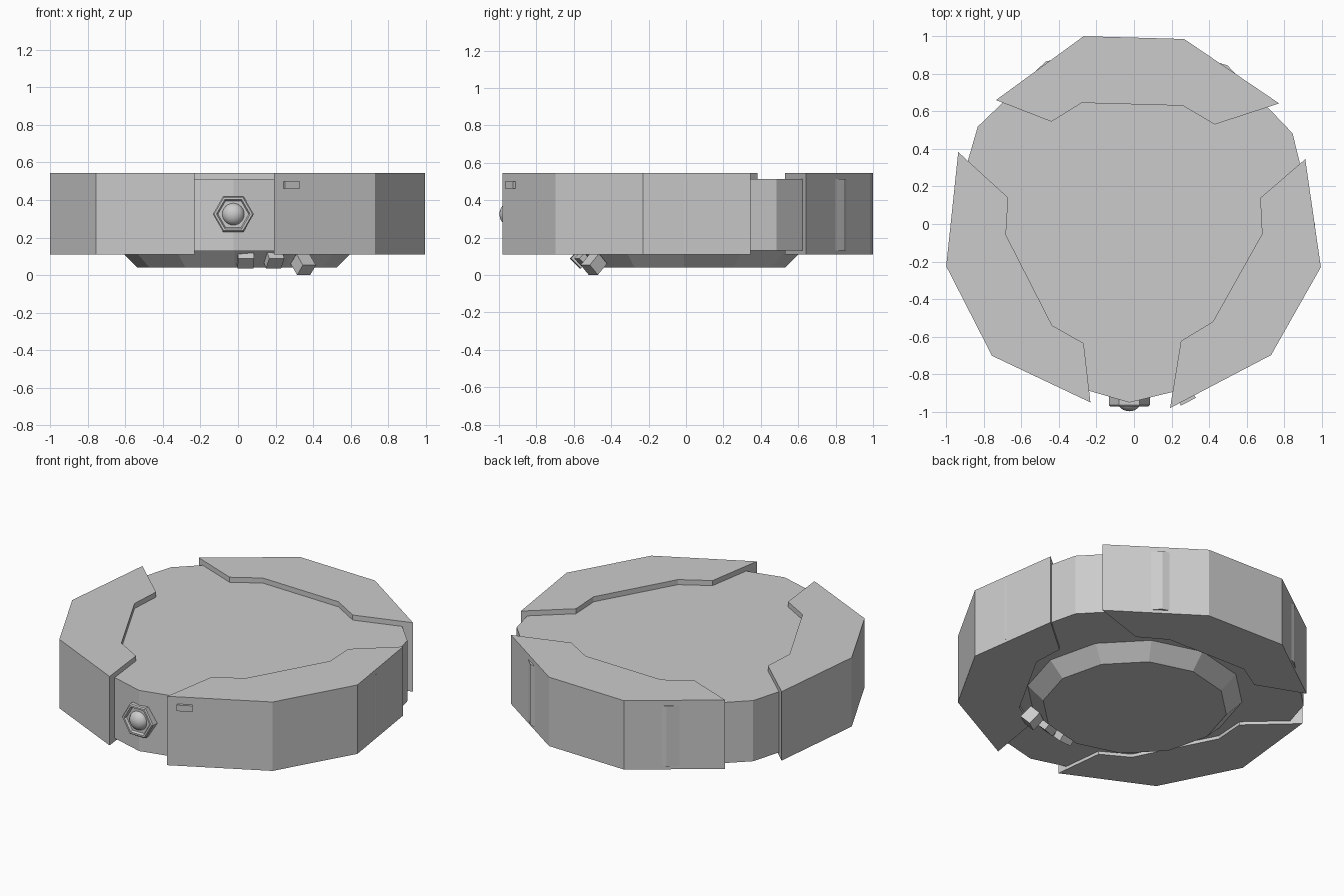
import bpy, bmesh
from math import radians, cos, sin
from mathutils import Matrix, Vector

if "Cube" in bpy.data.objects:
    bpy.data.objects.remove(bpy.data.objects["Cube"])


def finish(name, bm, matrix=None):
    if matrix:
        bm.transform(matrix)
    bmesh.ops.recalc_face_normals(bm, faces=bm.faces)
    mesh = bpy.data.meshes.new(name)
    bm.to_mesh(mesh)
    bm.free()
    obj = bpy.data.objects.new(name, mesh)
    bpy.context.collection.objects.link(obj)
    return obj


def loft(name, rings, matrix=None):
    """Closed solid through equal-length rings of 3D points."""
    bm = bmesh.new()
    vs = [[bm.verts.new(p) for p in ring] for ring in rings]
    n = len(vs[0])
    for a, b in zip(vs, vs[1:]):
        for i in range(n):
            j = (i + 1) % n
            bm.faces.new((a[i], a[j], b[j], b[i]))
    bm.faces.new(vs[0][::-1])
    bm.faces.new(vs[-1])
    return finish(name, bm, matrix)


def ring(n, r, z, start=0, cx=0, cy=0):
    return [(cx + r * cos(radians(start + 360 * i / n)),
             cy + r * sin(radians(start + 360 * i / n)), z) for i in range(n)]


def box(name, size, matrix):
    bm = bmesh.new()
    bmesh.ops.create_cube(bm, size=1)
    bmesh.ops.scale(bm, vec=size, verts=bm.verts)
    return finish(name, bm, matrix)


# twelve-sided body
loft("body", [ring(12, 0.968, z, 28.8, -0.004, 0.017) for z in (0.13, 0.513)])

# tapered base underneath
loft("base", [ring(12, 0.53, 0.04, 28.8, -0.006, 0), ring(12, 0.63, 0.14, 28.8, -0.006, 0)])

# three rim plates wrapping the body
outlines = {
    "back_plate": [(-0.735, 0.66), (-0.268, 1.0), (0.267, 0.985), (0.773, 0.642),
                   (0.43, 0.53), (0.26, 0.63), (-0.278, 0.645), (-0.44, 0.545)],
    "right_plate": [(0.912, 0.345), (0.995, -0.23), (0.73, -0.698), (0.192, -0.98),
                    (0.25, -0.623), (0.42, -0.52), (0.682, -0.053), (0.672, 0.138)],
    "left_plate": [(-0.232, -0.95), (-0.756, -0.702), (-1.0, -0.225), (-0.936, 0.383),
                   (-0.67, 0.14), (-0.682, -0.058), (-0.436, -0.54), (-0.268, -0.635)],
}
for name, pts in outlines.items():
    loft(name, [[(x, y, z) for x, y in pts] for z in (0.11, 0.545)])

# hexagonal button housing with recessed face, facing -y
front = Matrix.Translation((-0.025, 0, 0.325)) @ Matrix.Rotation(radians(90), 4, 'X')
loft("button_housing", [ring(6, 0.109, 0.90), ring(6, 0.109, 0.965), ring(6, 0.102, 0.972),
                        ring(6, 0.09, 0.972), ring(6, 0.082, 0.958)], front)

# domed button
bm = bmesh.new()
bmesh.ops.create_uvsphere(bm, u_segments=24, v_segments=12, radius=0.06)
dome = finish("button_dome", bm, front @ Matrix.Translation((0, 0, 0.948))
              @ Matrix.Diagonal((1, 1, 0.82, 1)))
for p in dome.data.polygons:
    p.use_smooth = True

# small tab on the right plate
box("tab", (0.09, 0.04, 0.038), Matrix.Translation((0.28, -0.929, 0.481))
    @ Matrix.Rotation(radians(27.7), 4, 'Z'))

# slanted studs in the base, the last one pulled out
for i, (angle, r, z) in enumerate([(-86, 0.563, 0.092), (-70.5, 0.563, 0.092), (-54.8, 0.603, 0.057)]):
    m = (Matrix.Rotation(radians(angle), 4, 'Z') @ Matrix.Translation((r, 0, z))
         @ Matrix.Rotation(radians(45), 4, 'Y'))
    box(f"base_stud_{i + 1}", (0.085, 0.085, 0.075), m)
